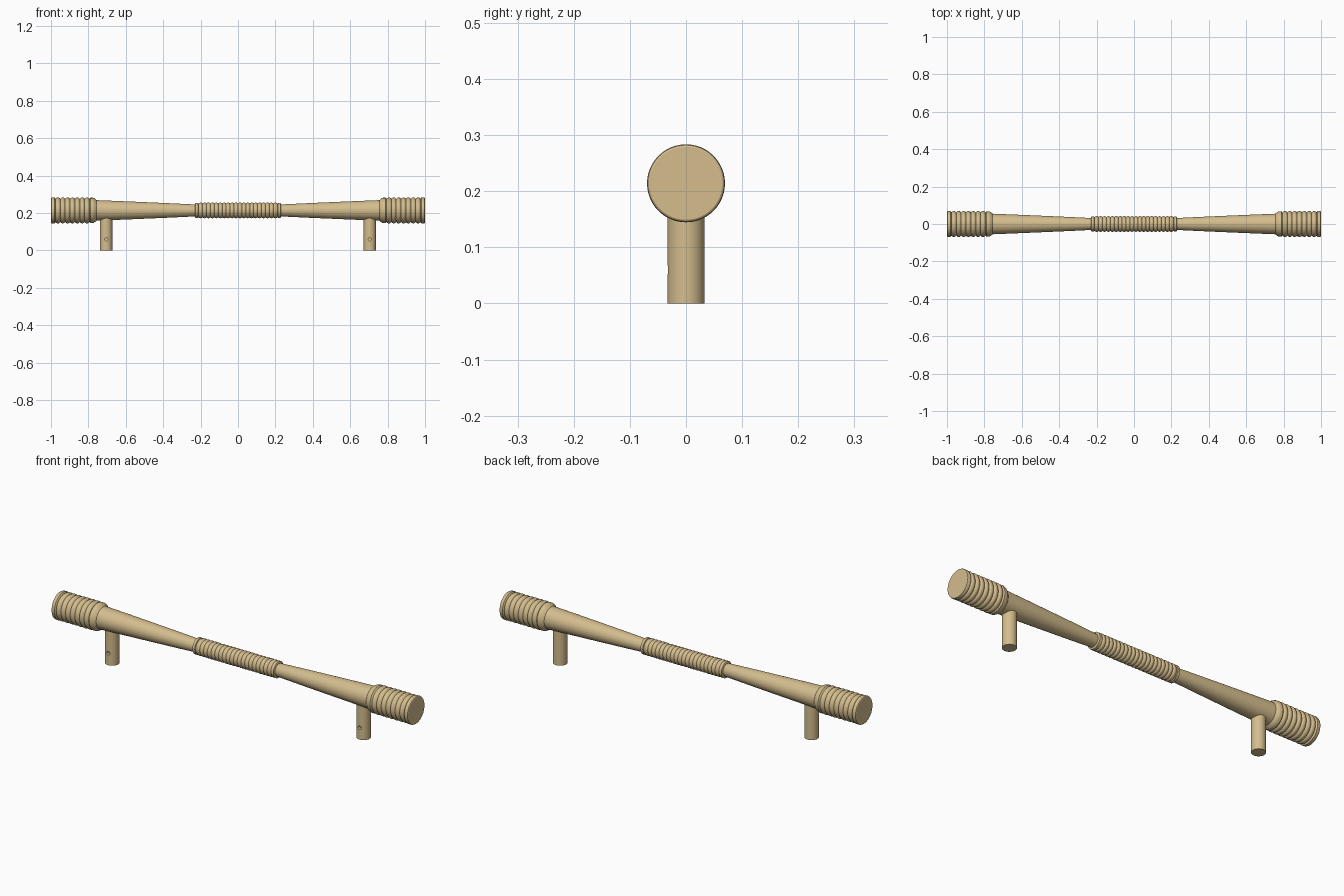
import bpy, math
from mathutils import Matrix

cube = bpy.data.objects.get("Cube")
if cube:
    bpy.data.objects.remove(cube, do_unlink=True)

AXIS_Z = 0.214
SIDES = 48

brass = bpy.data.materials.new("satin_brass")
brass.use_nodes = True
colour = (0.66, 0.51, 0.27, 1)
brass.diffuse_color = colour
brass.node_tree.nodes["Principled BSDF"].inputs["Base Color"].default_value = colour


def finish(obj):
    obj.data.materials.clear()
    obj.data.materials.append(brass)
    bpy.ops.object.select_all(action='DESELECT')
    obj.select_set(True)
    bpy.context.view_layer.objects.active = obj
    bpy.ops.object.shade_smooth_by_angle(angle=math.radians(32))


def lathe(name, profile):
    """Turn a list of (x, radius) points about the bar axis, capping both ends."""
    verts, faces = [], []
    for x, r in profile:
        for i in range(SIDES):
            a = 2 * math.pi * i / SIDES
            verts.append((x, r * math.cos(a), AXIS_Z + r * math.sin(a)))
    for k in range(len(profile) - 1):
        for i in range(SIDES):
            j = (i + 1) % SIDES
            faces.append((k * SIDES + i, k * SIDES + j,
                          (k + 1) * SIDES + j, (k + 1) * SIDES + i))
    last = (len(profile) - 1) * SIDES
    faces.append(tuple(reversed(range(SIDES))))
    faces.append(tuple(range(last, last + SIDES)))
    mesh = bpy.data.meshes.new(name)
    mesh.from_pydata(verts, [], faces)
    # Outward normals for profiles running towards +x or -x
    if profile[-1][0] > profile[0][0]:
        mesh.flip_normals()
        for f in list(mesh.polygons)[-2:]:
            f.flip()
    mesh.update()
    obj = bpy.data.objects.new(name, mesh)
    bpy.context.collection.objects.link(obj)
    import bmesh
    bm = bmesh.new()
    bm.from_mesh(mesh)
    bmesh.ops.recalc_face_normals(bm, faces=bm.faces)
    bm.to_mesh(mesh)
    bm.free()
    finish(obj)
    return obj


def ribs(start, end, count, low, high, steps=6):
    """Rounded ribs separated by sharp grooves."""
    pitch = (end - start) / count
    points = []
    for n in range(count):
        for s in range(steps + (n == count - 1)):
            t = s / steps
            points.append((start + pitch * (n + t),
                           low + (high - low) * math.sin(math.pi * t) ** 0.7))
    return points


def cylinder(name, radius, depth, location, rotation=(0, 0, 0)):
    bpy.ops.mesh.primitive_cylinder_add(vertices=SIDES, radius=radius, depth=depth,
                                        location=location, rotation=rotation)
    obj = bpy.context.object
    obj.name = name
    return obj


# Ribbed sleeve at the middle, with a plain collar at each end
sleeve = [(-0.23, 0.036), (-0.227, 0.041), (-0.214, 0.041), (-0.212, 0.037)]
sleeve += ribs(-0.21, 0.21, 20, 0.037, 0.042)
sleeve += [(-x, r) for x, r in reversed(sleeve[:4])]
lathe("middle_grip", sleeve)

for side, s in (("right", -1), ("left", 1)):
    # Bar flaring gently from the sleeve to the end knob
    taper = []
    for i in range(13):
        t = i / 12
        taper.append((s * (0.2 + 0.58 * t), 0.030 + 0.026 * t ** 0.9))
    lathe(side + "_tapered_bar", taper)

    # Ribbed end knob with a flared shoulder and a plain end rim
    knob = [(0.757, 0.055), (0.768, 0.065), (0.776, 0.068), (0.788, 0.068), (0.792, 0.063)]
    knob += ribs(0.794, 0.976, 7, 0.062, 0.0695)
    knob += [(0.978, 0.066), (0.981, 0.0695), (0.994, 0.0695), (0.998, 0.068), (1.0, 0.065)]
    lathe(side + "_end_grip", [(s * x, r) for x, r in knob])

    # Standing post with a small set-screw hole in the front
    post = cylinder(side + "_post", 0.033, AXIS_Z, (s * 0.705, 0, AXIS_Z / 2))
    cutter = cylinder(side + "_hole_cutter", 0.009, 0.04, (s * 0.705, -0.036, 0.06),
                      (math.pi / 2, 0, 0))
    cutter.hide_render = True
    hole = post.modifiers.new("set_screw_hole", 'BOOLEAN')
    hole.operation = 'DIFFERENCE'
    hole.solver = 'EXACT'
    hole.object = cutter
    bpy.context.view_layer.objects.active = post
    bpy.ops.object.modifier_apply(modifier=hole.name)
    bpy.data.objects.remove(cutter, do_unlink=True)
    finish(post)
